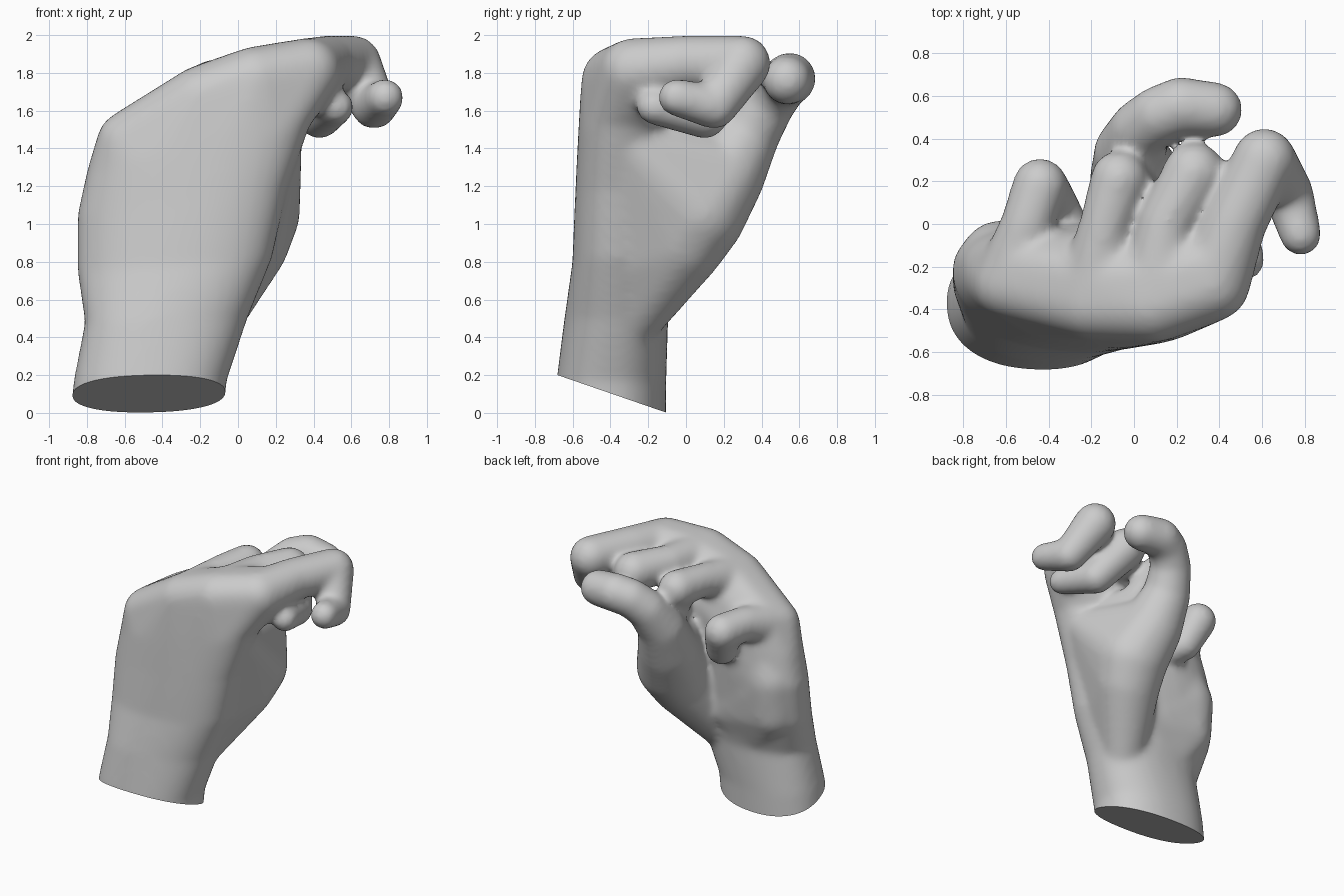
import bpy
import bmesh
from math import cos, sin, pi, copysign
from mathutils import Vector

cube = bpy.data.objects.get("Cube")
if cube:
    bpy.data.objects.remove(cube, do_unlink=True)

# Shared unit ball used for every joint
ball = bmesh.new()
bmesh.ops.create_icosphere(ball, subdivisions=3, radius=1)
BALL = [v.co.copy() for v in ball.verts]
ball.free()

bm = bmesh.new()


def hull(points):
    """Add one closed convex piece around the points."""
    verts = [bm.verts.new(p) for p in points]
    result = bmesh.ops.convex_hull(bm, input=verts, use_existing_faces=False)
    extra = {g for g in result["geom_interior"] + result["geom_unused"]
             if isinstance(g, bmesh.types.BMVert)}
    loose = [v for v in verts if v.is_valid and (v in extra or not v.link_faces)]
    bmesh.ops.delete(bm, geom=loose, context="VERTS")


def joint(x, y, z, r):
    return [Vector((x, y, z)) + p * r for p in BALL]


def mass(joints):
    """One fleshy lump stretched over several round joints."""
    hull([p for j in joints for p in joint(*j)])


def limb(joints):
    """Chain of tapered bones between round joints."""
    for pair in zip(joints, joints[1:]):
        mass(pair)


def ring(left, right, depth, sides=40):
    """Rounded cross-section from the outer edge to the thumb edge."""
    left, right = Vector(left), Vector(right)
    mid, half = (left + right) / 2, (right - left) / 2
    points = []
    for i in range(sides):
        t = 2 * pi * i / sides
        c, s = (copysign(abs(k) ** 0.88, k) for k in (cos(t), sin(t)))
        points.append(mid + half * c + Vector((0, depth * s, 0)))
    return points


# Wrist and palm
palm = [
    ring((-0.92, -0.38, -0.30), (-0.10, -0.42, -0.30), 0.29),
    ring((-0.87, -0.38, 0.17), (-0.06, -0.41, 0.17), 0.29),
    ring((-0.81, -0.37, 0.48), (0.05, -0.37, 0.50), 0.275),
    ring((-0.85, -0.26, 0.75), (0.18, -0.36, 0.82), 0.285),
    ring((-0.85, -0.22, 1.05), (0.26, -0.36, 1.18), 0.285),
    ring((-0.80, -0.23, 1.28), (0.38, -0.34, 1.52), 0.28),
]
for lower, upper in zip(palm, palm[1:]):
    hull(lower + upper)

# Heel of the palm, spreading from the outer side to the middle
mass([(-0.45, -0.27, 0.52, 0.17), (-0.62, -0.20, 0.80, 0.20), (-0.25, -0.21, 0.74, 0.18),
      (-0.62, -0.18, 1.05, 0.20), (-0.54, -0.23, 1.33, 0.19), (-0.10, -0.25, 1.30, 0.18)])

# Fingers: knuckle, along the top, middle joint, end joint, tip
fingers = {
    "little": [(-0.58, -0.28, 1.43, 0.17), (-0.50, 0.00, 1.51, 0.125),
               (-0.44, 0.18, 1.50, 0.13), (-0.38, 0.10, 1.32, 0.115), (-0.30, -0.03, 1.27, 0.10)],
    "ring": [(-0.20, -0.37, 1.66, 0.175), (-0.135, 0.00, 1.75, 0.12),
             (-0.07, 0.21, 1.75, 0.135), (0.05, 0.09, 1.52, 0.12), (0.13, -0.08, 1.50, 0.10)],
    "middle": [(0.09, -0.375, 1.76, 0.18), (0.15, 0.00, 1.81, 0.13),
               (0.28, 0.24, 1.80, 0.145), (0.43, 0.10, 1.57, 0.12), (0.52, -0.17, 1.62, 0.095)],
    "index": [(0.37, -0.28, 1.81, 0.175), (0.47, 0.00, 1.85, 0.15),
              (0.61, 0.30, 1.85, 0.15), (0.72, 0.15, 1.62, 0.12), (0.78, -0.05, 1.67, 0.10)],
}
for chain in fingers.values():
    limb(chain)

# Knuckles and the webs between fingers, flowing down into the palm
crest = []
for chain in fingers.values():
    knuckle, along = Vector(chain[0]), Vector(chain[1])
    crest += joint(*knuckle) + joint(*knuckle.lerp(along, 0.3))
hull(palm[-1] + crest)

# Thumb, from its fleshy base round to the tip
thumb = [(0.00, -0.10, 0.77, 0.18), (0.04, -0.02, 0.91, 0.235), (0.07, 0.06, 1.06, 0.26),
         (0.01, 0.20, 1.26, 0.22), (-0.02, 0.33, 1.48, 0.17), (0.03, 0.44, 1.65, 0.145),
         (0.12, 0.51, 1.74, 0.14), (0.22, 0.55, 1.77, 0.14), (0.38, 0.535, 1.76, 0.13)]
limb(thumb)

# Flesh joining the thumb to the wrist and to the edge of the palm
mass([(-0.14, -0.29, 0.48, 0.15), (0.00, -0.31, 0.80, 0.15)] + thumb[:2])
mass([(0.00, -0.31, 0.80, 0.15), (0.20, -0.27, 1.40, 0.14)] + thumb[1:3])
mass([(0.20, -0.27, 1.40, 0.14)] + thumb[2:4])

bmesh.ops.recalc_face_normals(bm, faces=bm.faces)
mesh = bpy.data.meshes.new("hand")
bm.to_mesh(mesh)
bm.free()
hand = bpy.data.objects.new("hand", mesh)
bpy.context.collection.objects.link(hand)

# Fuse the pieces into one soft skin
remesh = hand.modifiers.new("fuse", "REMESH")
remesh.mode = "VOXEL"
remesh.voxel_size = 0.02
soften = hand.modifiers.new("soften", "SMOOTH")
soften.factor = 0.5
soften.iterations = 18
bpy.context.view_layer.update()
skin = bpy.data.meshes.new_from_object(hand.evaluated_get(bpy.context.evaluated_depsgraph_get()))
hand.modifiers.clear()
hand.data = skin

# Slanted flat cut through the wrist
bm = bmesh.new()
bm.from_mesh(skin)
cut = bmesh.ops.bisect_plane(bm, geom=bm.verts[:] + bm.edges[:] + bm.faces[:],
                             plane_co=(0, -0.1, 0), plane_no=(0, 0.2, 0.58), clear_inner=True)
rim = [g for g in cut["geom_cut"] if isinstance(g, bmesh.types.BMEdge)]
bmesh.ops.edgeloop_fill(bm, edges=rim)
bmesh.ops.recalc_face_normals(bm, faces=bm.faces)
bm.to_mesh(skin)
bm.free()

# Plain grey skin
grey = bpy.data.materials.new("light grey")
grey.use_nodes = True
colour = (0.6, 0.6, 0.6, 1)
grey.diffuse_color = colour
grey.node_tree.nodes["Principled BSDF"].inputs["Base Color"].default_value = colour
skin.materials.clear()
skin.materials.append(grey)

bpy.context.view_layer.objects.active = hand
hand.select_set(True)
bpy.ops.object.shade_smooth_by_angle(angle=0.8)
